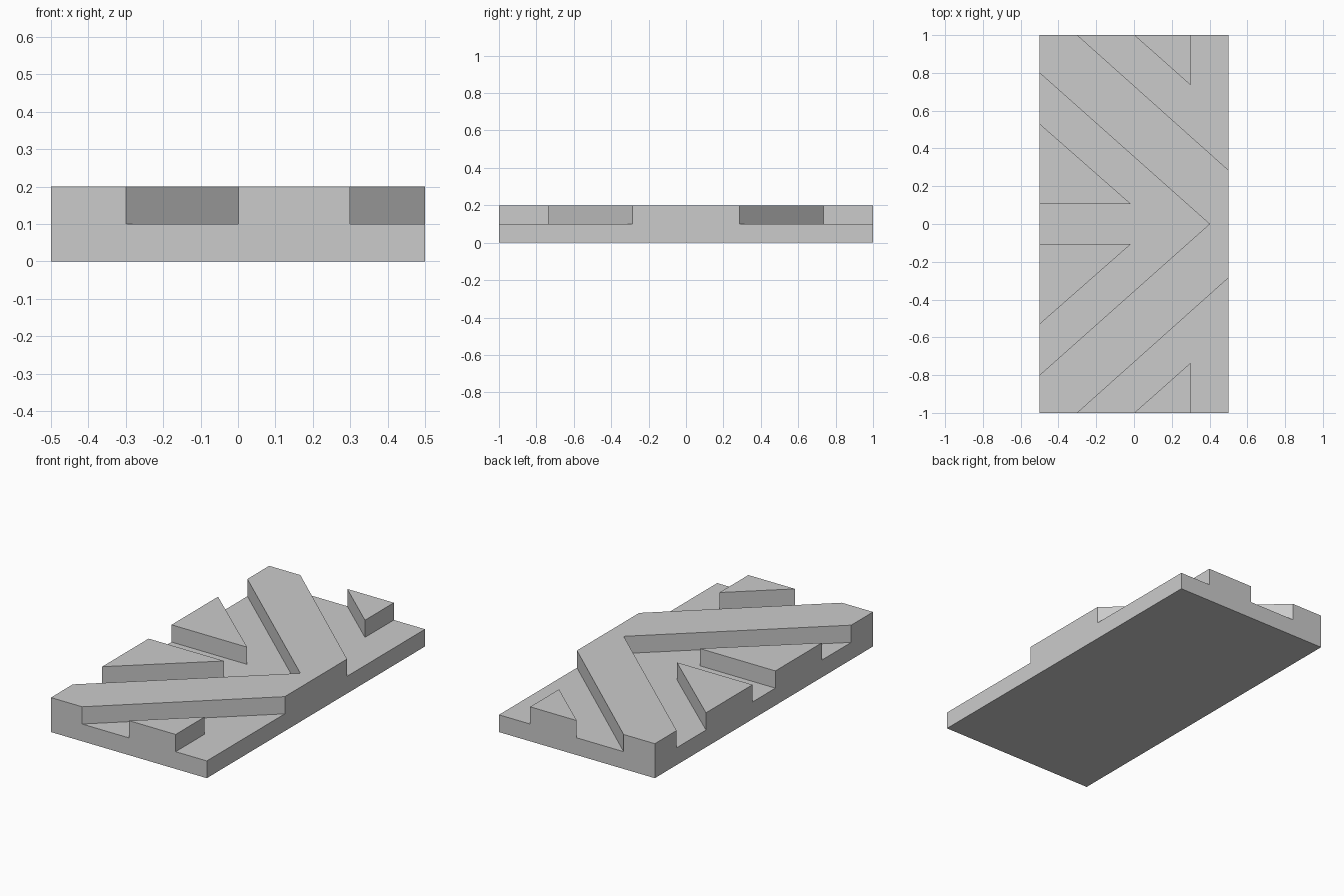
import bpy
import bmesh

if "Cube" in bpy.data.objects:
    bpy.data.objects.remove(bpy.data.objects["Cube"])

grey = bpy.data.materials.new("plain_grey")
grey.diffuse_color = (0.6, 0.6, 0.6, 1)
grey.use_nodes = True
grey.node_tree.nodes["Principled BSDF"].inputs["Base Color"].default_value = grey.diffuse_color


def prism(name, outline, z0, z1):
    """Extrude a flat outline between two heights."""
    bm = bmesh.new()
    face = bm.faces.new([bm.verts.new((x, y, z0)) for x, y in outline])
    ext = bmesh.ops.extrude_face_region(bm, geom=[face])
    top = [v for v in ext["geom"] if isinstance(v, bmesh.types.BMVert)]
    bmesh.ops.translate(bm, verts=top, vec=(0, 0, z1 - z0))
    bmesh.ops.recalc_face_normals(bm, faces=bm.faces)
    mesh = bpy.data.meshes.new(name)
    bm.to_mesh(mesh)
    bm.free()
    mesh.materials.append(grey)
    obj = bpy.data.objects.new(name, mesh)
    bpy.context.collection.objects.link(obj)
    return obj


def flip(points):
    return [(x, -y) for x, y in reversed(points)]


# Full-height block
slab = prism("tread_slab", [(-0.5, -1), (0.5, -1), (0.5, 1), (-0.5, 1)], 0, 0.2)

# Groove inside the chevron, leaving two side wedges
half = [(-0.6, 0.105), (-0.015, 0.105), (-0.6, 0.619), (-0.6, 0.889)]
inner = prism("inner_groove_cutter", half + [(0.4, 0)] + flip(half), 0.1, 0.3)

# Grooves outside the chevron, each leaving a corner wedge
corner = [(-0.412, 1.1), (0.6, 0.196), (0.6, 1.1),
          (0.3, 1.1), (0.3, 0.735), (-0.112, 1.1)]
back = prism("back_groove_cutter", corner, 0.1, 0.3)
front = prism("front_groove_cutter", flip(corner), 0.1, 0.3)

# Carve the grooves
for cutter in (inner, back, front):
    cutter.hide_render = True
    cutter.hide_viewport = True
    mod = slab.modifiers.new(cutter.name, 'BOOLEAN')
    mod.operation = 'DIFFERENCE'
    mod.solver = 'EXACT'
    mod.object = cutter
